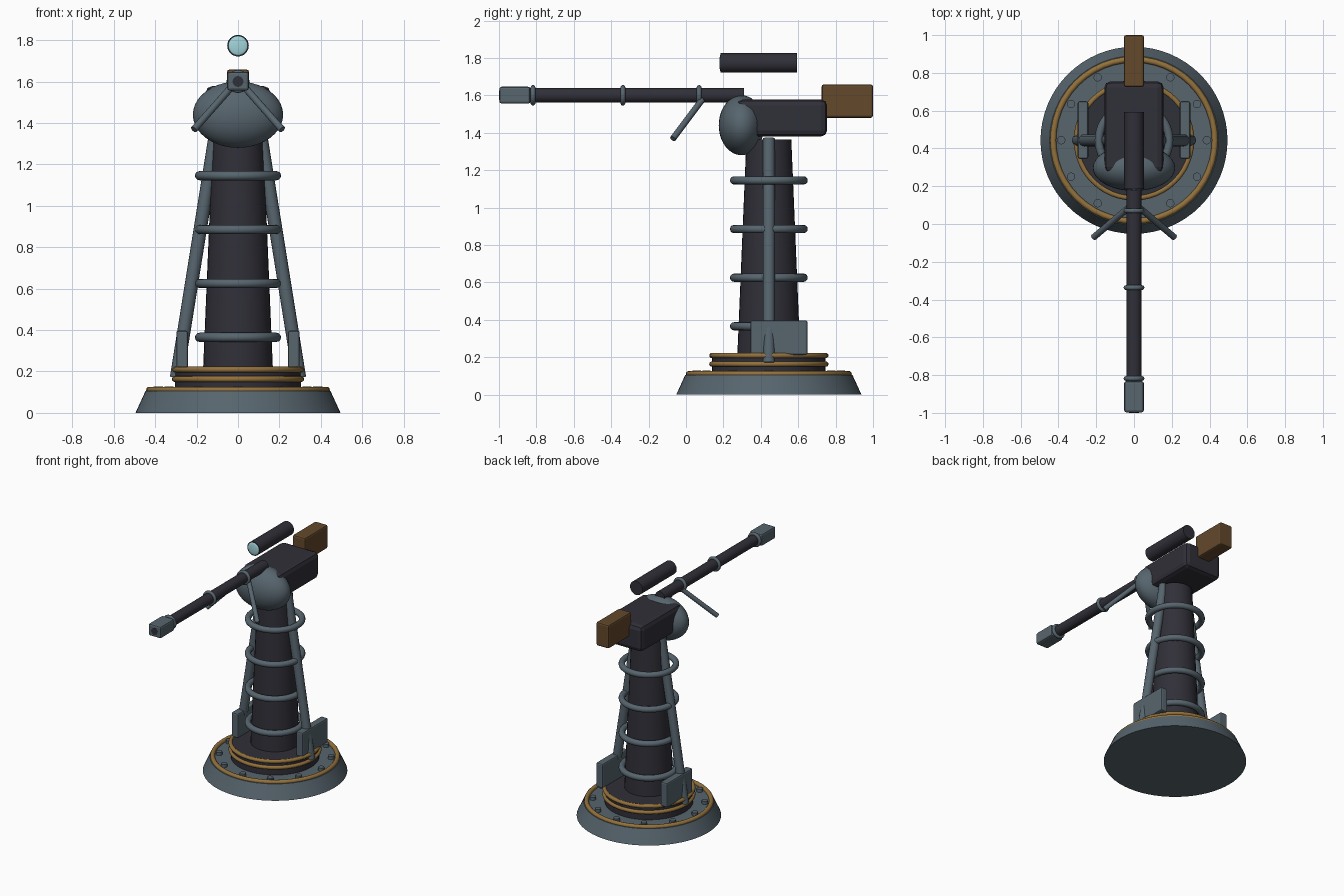
import bpy
import math
from mathutils import Vector

if "Cube" in bpy.data.objects:
    bpy.data.objects.remove(bpy.data.objects["Cube"], do_unlink=True)

AXIS_Y = 0.443      # centre line of the pedestal
BORE_Z = 1.60       # height of the barrel axis


def material(name, colour):
    mat = bpy.data.materials.new(name)
    mat.use_nodes = True
    mat.diffuse_color = (*colour, 1)
    mat.node_tree.nodes["Principled BSDF"].inputs["Base Color"].default_value = (*colour, 1)
    return mat


STEEL = material("blue grey steel", (0.095, 0.13, 0.155))
DARK = material("dark gunmetal", (0.03, 0.029, 0.04))
GOLD = material("dull gold", (0.29, 0.165, 0.045))
WOOD = material("brown wood", (0.125, 0.065, 0.024))
GLASS = material("pale cyan glass", (0.36, 0.66, 0.70))


def finish(name, mat, smooth=True):
    obj = bpy.context.object
    obj.name = name
    obj.data.materials.append(mat)
    if smooth:
        bpy.ops.object.shade_smooth_by_angle(angle=math.radians(35))
    return obj


def rod(name, mat, start, end, r1, r2=None, sides=32):
    """Cylinder or cone frustum between two points."""
    a, b = Vector(start), Vector(end)
    bpy.ops.mesh.primitive_cone_add(
        vertices=sides, radius1=r1, radius2=r1 if r2 is None else r2,
        depth=(b - a).length, location=(a + b) / 2,
        rotation=(b - a).to_track_quat('Z', 'Y').to_euler())
    return finish(name, mat)


def ring(name, mat, centre, major, minor, rotation=(0, 0, 0)):
    bpy.ops.mesh.primitive_torus_add(
        major_radius=major, minor_radius=minor, major_segments=48,
        minor_segments=12, location=centre, rotation=rotation)
    return finish(name, mat)


def ball(name, mat, centre, radii):
    bpy.ops.mesh.primitive_uv_sphere_add(segments=32, ring_count=20, location=centre)
    bpy.context.object.scale = radii
    bpy.ops.object.transform_apply(location=False, rotation=False, scale=True)
    return finish(name, mat)


def box(name, mat, low, high, bevel):
    """Chamfered block between two corners."""
    low, high = Vector(low), Vector(high)
    bpy.ops.mesh.primitive_cube_add(size=1, location=(low + high) / 2)
    obj = bpy.context.object
    obj.scale = high - low
    bpy.ops.object.transform_apply(location=False, rotation=False, scale=True)
    mod = obj.modifiers.new("chamfer", 'BEVEL')
    mod.width = bevel
    mod.segments = 2
    return finish(name, mat, smooth=False)


def on_axis(z):
    return (0, AXIS_Y, z)


# Round base with bolts and gold trim
rod("base", STEEL, on_axis(0), on_axis(0.105), 0.495, 0.447, 64)
ring("base_trim", GOLD, on_axis(0.11), 0.428, 0.016)
for i in range(12):
    a = math.radians(30 * i)
    x, y = 0.385 * math.cos(a), AXIS_Y + 0.385 * math.sin(a)
    rod(f"base_bolt_{i + 1}", STEEL, (x, y, 0.09), (x, y, 0.128), 0.022, sides=12)

# Turntable drum
rod("turntable", DARK, on_axis(0.1), on_axis(0.217), 0.303, sides=48)
for i, z in enumerate((0.163, 0.209)):
    ring(f"turntable_trim_{i + 1}", GOLD, on_axis(z), 0.305, 0.014)

# Tapered column with hoops
rod("column", DARK, on_axis(0.2), on_axis(1.365), 0.169, 0.12)
for i in range(4):
    ring(f"column_hoop_{i + 1}", STEEL, on_axis(0.365 + 0.26 * i), 0.186, 0.022)

# Side struts, their foot plates and the folding legs under the barrel
for side, s in (("left", 1), ("right", -1)):
    rod(f"{side}_strut", STEEL, (s * 0.297, AXIS_Y, 0.17),
        (s * 0.105, AXIS_Y, 1.37), 0.032, sides=16)
    box(f"{side}_foot_plate", STEEL, (s * 0.27 - 0.028, 0.345, 0.212),
        (s * 0.27 + 0.028, 0.65, 0.397), 0.01)
    rod(f"{side}_leg", STEEL, (s * 0.03, 0.085, 1.575),
        (s * 0.213, -0.07, 1.368), 0.017, sides=12)

# Swivel head and receiver
ball("swivel_head", STEEL, (0, 0.297, 1.44), (0.218, 0.122, 0.16))
box("receiver", DARK, (-0.157, 0.27, 1.38), (0.157, 0.755, 1.578), 0.033)
box("stock", WOOD, (-0.053, 0.725, 1.48), (0.053, 1.0, 1.658), 0.012)

# Barrel, clamp rings and muzzle
rod("barrel", DARK, (0, 0.31, BORE_Z), (0, -0.85, BORE_Z), 0.039, sides=24)
for i, y in enumerate((-0.818, -0.337, 0.07)):
    ring(f"barrel_ring_{i + 1}", STEEL, (0, y, BORE_Z), 0.042, 0.013,
         (math.pi / 2, 0, 0))
box("muzzle", STEEL, (-0.052, -0.998, 1.556), (0.052, -0.832, 1.646), 0.012)
rod("bore", DARK, (0, -0.995, BORE_Z), (0, -1.0, BORE_Z), 0.026, sides=24)

# Sight tube and lens
rod("sight_tube", DARK, (0, 0.185, 1.773), (0, 0.594, 1.773), 0.052)
ball("sight_lens", GLASS, (0, 0.187, 1.773), (0.047, 0.009, 0.047))
